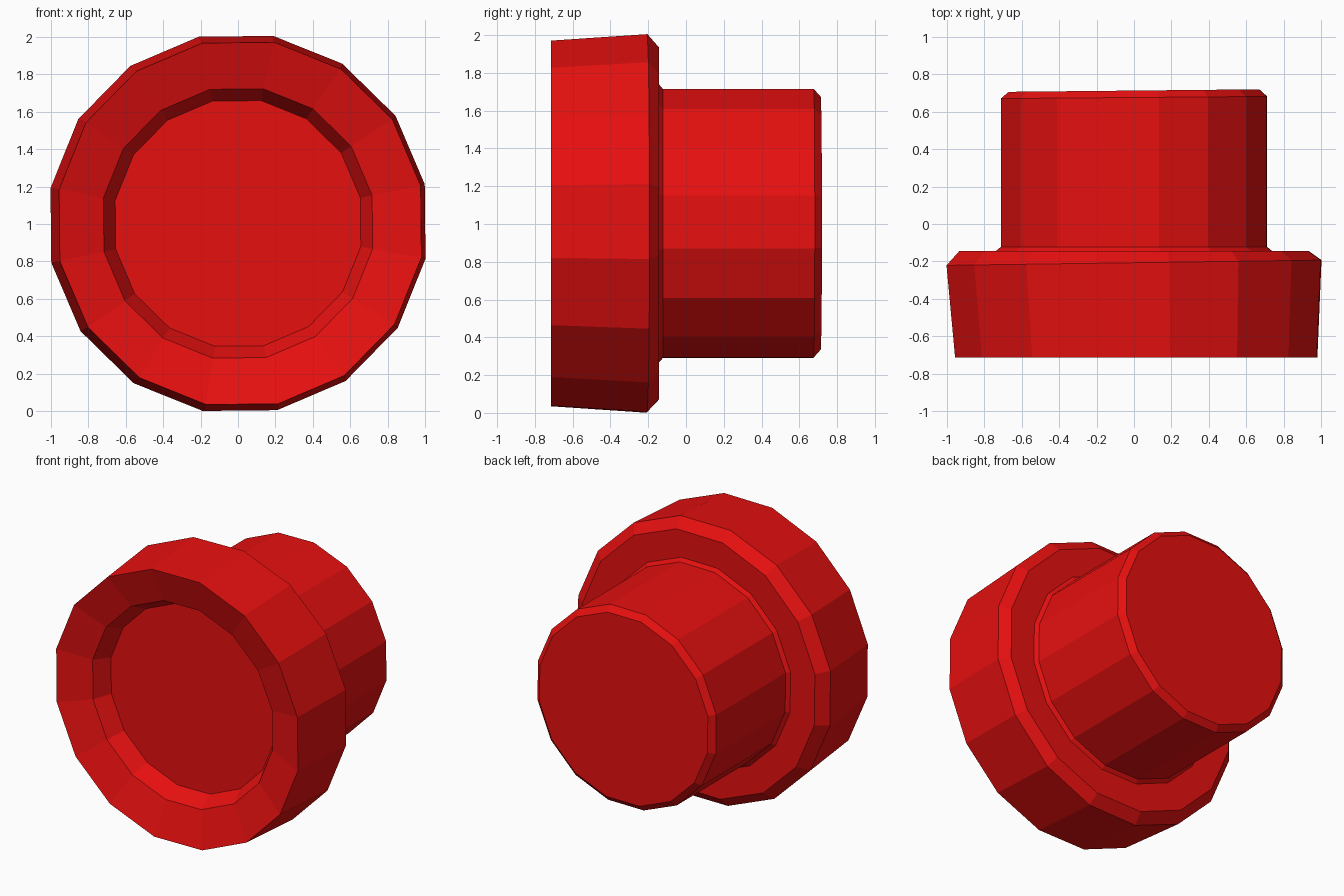
import bpy, bmesh, math

if "Cube" in bpy.data.objects:
    bpy.data.objects.remove(bpy.data.objects["Cube"])

SIDES = 16
APOTHEM = math.cos(math.pi / SIDES)
TWIST = math.radians(0.6)

red = bpy.data.materials.new("red")
red.diffuse_color = (0.8, 0.005, 0.005, 1)
red.use_nodes = True
red.node_tree.nodes["Principled BSDF"].inputs["Base Color"].default_value = red.diffuse_color

# Turned profile: flat radius, y, sideways offset, slant of the ring along x
PROFILE = [
    (0.655, -0.515, 0.0, 0.0),     # recessed front disc
    (0.718, -0.635, 0.0, 0.0),     # recess wall
    (0.966, -0.714, 0.012, 0.0),   # front rim
    (1.000, -0.207, 0.0, 0.014),   # widest edge of the head
    (0.930, -0.143, 0.0, 0.0),     # head chamfer
    (0.735, -0.143, 0.0, 0.0),     # back of the head
    (0.710, -0.122, 0.0, 0.0),     # small fillet
    (0.710, 0.676, 0.0, 0.008),    # barrel
    (0.668, 0.713, 0.0, 0.010),    # barrel end
]

bm = bmesh.new()
rings = []
for flat_r, y, dx, slant in PROFILE:
    r = flat_r / APOTHEM
    ring = []
    for i in range(SIDES):
        a = (i + 0.5) * 2 * math.pi / SIDES + TWIST
        x = r * math.cos(a)
        ring.append(bm.verts.new((x + dx, y + slant * x, 1.003 + r * math.sin(a))))
    rings.append(ring)

for a, b in zip(rings, rings[1:]):
    for i in range(SIDES):
        j = (i + 1) % SIDES
        bm.faces.new((a[i], a[j], b[j], b[i]))
bm.faces.new(rings[0])
bm.faces.new(rings[-1])
bmesh.ops.recalc_face_normals(bm, faces=bm.faces)

mesh = bpy.data.meshes.new("knob")
bm.to_mesh(mesh)
bm.free()
mesh.materials.append(red)
knob = bpy.data.objects.new("knob", mesh)
bpy.context.collection.objects.link(knob)
